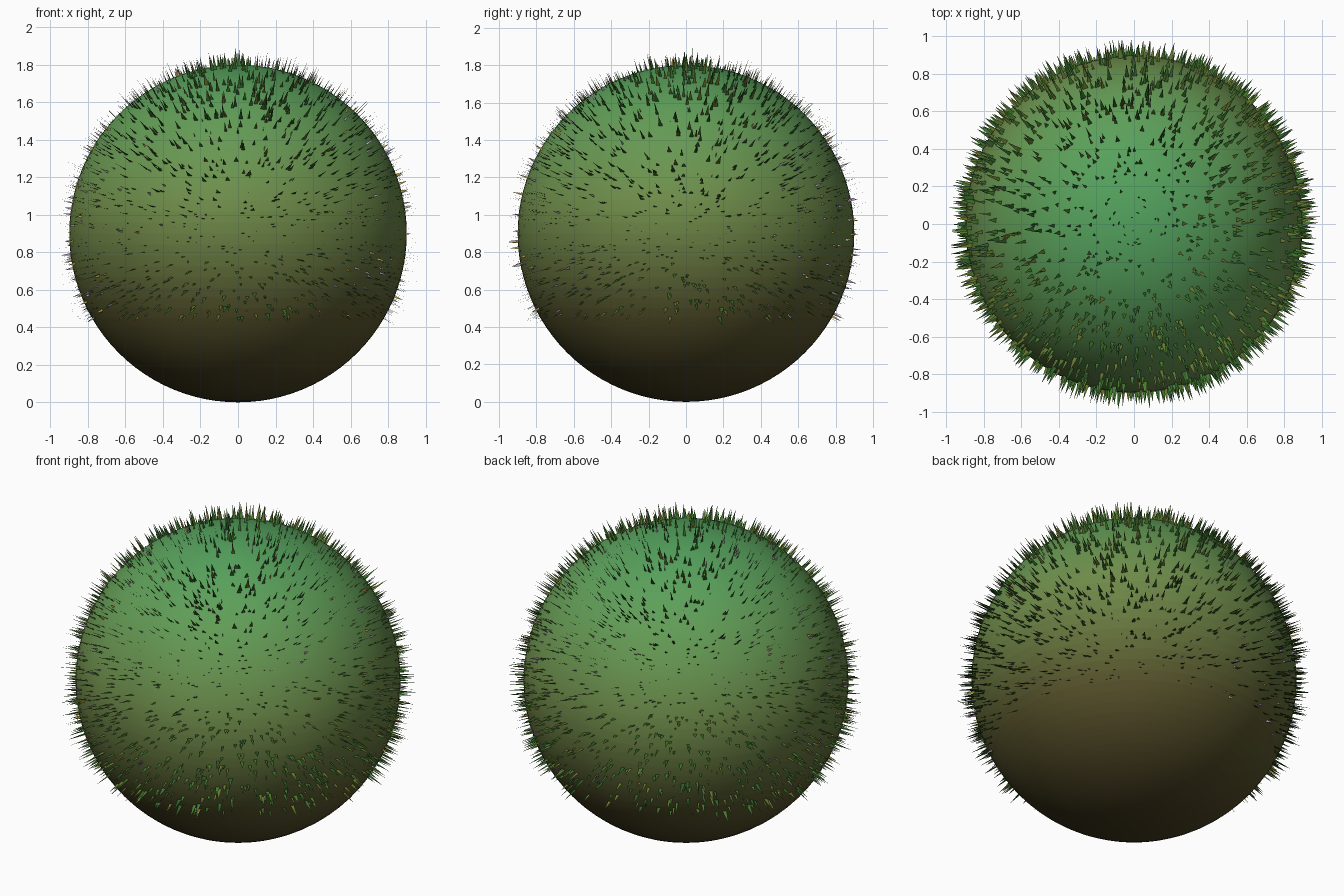
import bpy, bmesh, math, random
from mathutils import Vector

if "Cube" in bpy.data.objects:
    bpy.data.objects.remove(bpy.data.objects["Cube"])

random.seed(7)
R = 0.9
C = Vector((0, 0, R))
UP = Vector((0, 0, 1))


def material(name, rgb):
    m = bpy.data.materials.new(name)
    m.diffuse_color = (*rgb, 1)
    m.use_nodes = True
    m.node_tree.nodes["Principled BSDF"].inputs["Base Color"].default_value = m.diffuse_color
    return m


def make_object(name, bm, mats):
    me = bpy.data.meshes.new(name)
    bm.to_mesh(me)
    bm.free()
    for m in mats:
        me.materials.append(m)
    ob = bpy.data.objects.new(name, me)
    bpy.context.collection.objects.link(ob)
    return ob


# Round mound, tinted from brown at the bottom through olive to green on top
STOPS = [(0.0, (0.055, 0.040, 0.012)), (0.25, (0.10, 0.09, 0.025)),
         (0.6, (0.16, 0.27, 0.07)), (0.85, (0.12, 0.34, 0.095)),
         (1.0, (0.085, 0.36, 0.11))]


def tint(t):
    for (a, ca), (b, cb) in zip(STOPS, STOPS[1:]):
        if t <= b:
            return Vector(ca).lerp(Vector(cb), (t - a) / (b - a))
    return Vector(STOPS[-1][1])


RINGS = 48
bm = bmesh.new()
bmesh.ops.create_uvsphere(bm, u_segments=96, v_segments=RINGS, radius=R)
bmesh.ops.translate(bm, verts=bm.verts, vec=C)
for f in bm.faces:
    f.smooth = True
    angle = math.acos((f.calc_center_median().z - R) / R)
    f.material_index = min(RINGS - 1, int(angle / math.pi * RINGS))
bands = [material(f"ground_{i}", tint((1 + math.cos((i + 0.5) / RINGS * math.pi)) / 2))
         for i in range(RINGS)]
make_object("mound", bm, bands)


# Flat triangular blades standing straight out of the mound
def scatter(name, count, mats, length, width, upright):
    bm = bmesh.new()
    for _ in range(count):
        z = random.uniform(-0.5, 1)
        a = random.uniform(0, math.tau)
        r = math.sqrt(1 - z * z)
        n = Vector((r * math.cos(a), r * math.sin(a), z))
        side = UP.cross(n).normalized()
        if upright:
            side = n.cross(side)
        w = side * random.uniform(*width) / 2
        base = C + n * (R - 0.003)
        tip = C + n * (R + random.uniform(*length))
        f = bm.faces.new([bm.verts.new(p) for p in (base - w, base + w, tip)])
        f.material_index = random.randrange(len(mats))
    return make_object(name, bm, mats)


greens = [material("grass_dark", (0.03, 0.12, 0.02)),
          material("grass_mid", (0.06, 0.20, 0.03)),
          material("grass_olive", (0.14, 0.19, 0.03))]
petals = [material("flower_lilac", (0.40, 0.30, 0.45)),
          material("flower_pale", (0.50, 0.45, 0.50)),
          material("flower_yellow", (0.60, 0.42, 0.08))]
scatter("grass_blades", 2200, greens, (0.035, 0.10), (0.012, 0.026), False)
scatter("flower_blades", 330, petals, (0.025, 0.06), (0.008, 0.016), True)
